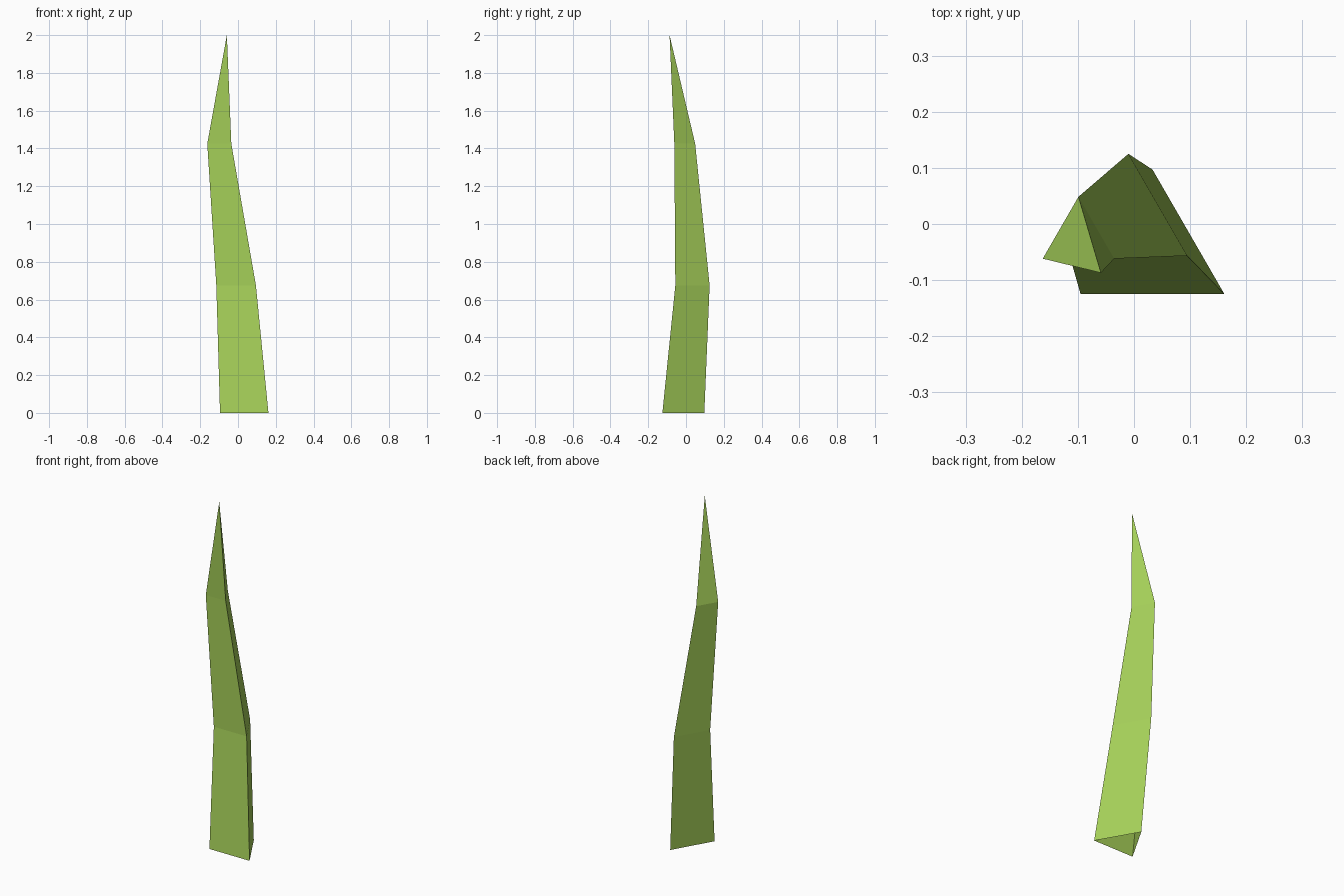
import bpy, bmesh
from math import sin, cos, radians

if "Cube" in bpy.data.objects:
    bpy.data.objects.remove(bpy.data.objects["Cube"])

# triangular sections of the blade: centre x, centre y, height, radius
SECTIONS = [
    (0.033, -0.051, 0.0, 0.148),
    (-0.010, 0.004, 0.675, 0.121),
    (-0.099, -0.025, 1.425, 0.0735),
]
TIP = (-0.059, -0.087, 2.0)

bm = bmesh.new()
rings = []
for cx, cy, z, r in SECTIONS:
    rings.append([bm.verts.new((cx + r * cos(radians(a)), cy + r * sin(radians(a)), z))
                  for a in (90, 210, 330)])

# side faces, open at the bottom
for lower, upper in zip(rings, rings[1:]):
    for i in range(3):
        j = (i + 1) % 3
        bm.faces.new((lower[i], lower[j], upper[j], upper[i]))

# pointed tip
tip = bm.verts.new(TIP)
for i in range(3):
    bm.faces.new((rings[-1][i], rings[-1][(i + 1) % 3], tip))

mesh = bpy.data.meshes.new("grass_blade")
bm.to_mesh(mesh)
bm.free()

# green leaf colour
green = bpy.data.materials.new("leaf_green")
green.diffuse_color = (0.38, 0.63, 0.10, 1)
green.use_nodes = True
green.node_tree.nodes["Principled BSDF"].inputs["Base Color"].default_value = green.diffuse_color
mesh.materials.append(green)

blade = bpy.data.objects.new("grass_blade", mesh)
bpy.context.collection.objects.link(blade)
